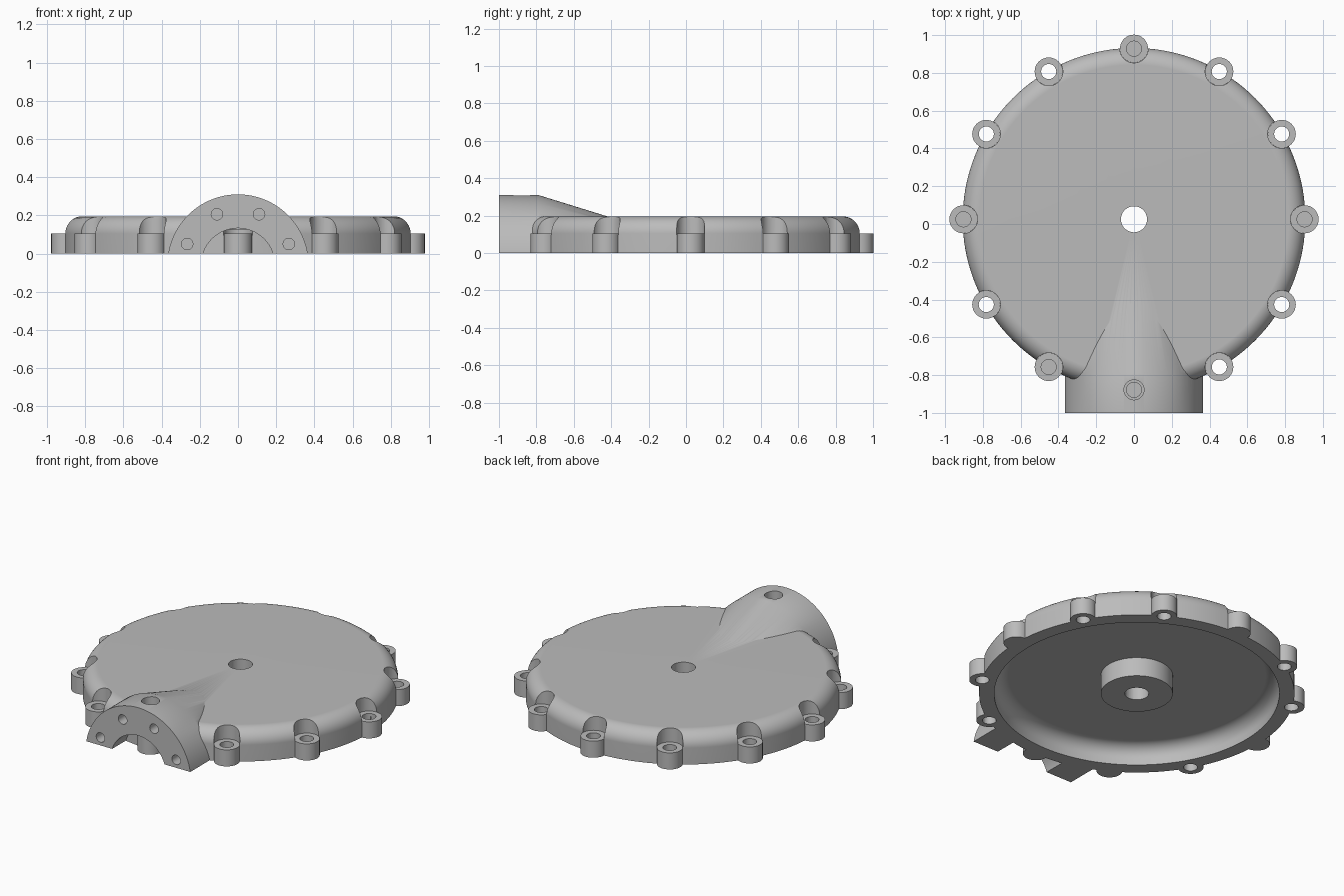
import bpy, bmesh
from math import sin, cos, pi, radians
from mathutils import Matrix, Vector

default = bpy.data.objects.get("Cube")
if default:
    bpy.data.objects.remove(default, do_unlink=True)

CENTRE = Vector((0, 0.025, 0))     # axis of the round cover
AXIS = -0.06                       # height of the spout axis
LUG_R = 0.903                      # bolt circle radius
TOP, LUG_TOP = 0.195, 0.105
ROUND = Matrix.Translation(CENTRE)
ALONG_Y = Matrix.Translation((0, 0, AXIS)) @ Matrix.Rotation(pi / 2, 4, 'X')

metal = bpy.data.materials.new("grey metal")
metal.use_nodes = True
metal.diffuse_color = (0.5, 0.5, 0.5, 1)
metal.node_tree.nodes["Principled BSDF"].inputs["Base Color"].default_value = (0.5, 0.5, 0.5, 1)


def revolve(profile, matrix, steps, closed=False):
    """Spin a (radius, height) profile around its own axis."""
    bm = bmesh.new()
    verts = [bm.verts.new((r, 0, h)) for r, h in profile]
    edges = [bm.edges.new(p) for p in zip(verts, verts[1:])]
    if closed:
        edges.append(bm.edges.new((verts[-1], verts[0])))
    bmesh.ops.spin(bm, geom=verts + edges, cent=(0, 0, 0), axis=(0, 0, 1),
                   angle=2 * pi, steps=steps, use_merge=True)
    bmesh.ops.remove_doubles(bm, verts=bm.verts[:], dist=1e-5)
    bmesh.ops.recalc_face_normals(bm, faces=bm.faces[:])
    bm.transform(matrix)
    return bm


def rod(radius, low, high, matrix, steps=32):
    return revolve([(0, low), (radius, low), (radius, high), (0, high)], matrix, steps)


def solid(name, *parts):
    """Gather separate closed shapes into one object."""
    mesh = bpy.data.meshes.new(name)
    whole = bmesh.new()
    for part in parts:
        part.to_mesh(mesh)
        part.free()
        whole.from_mesh(mesh)
    whole.to_mesh(mesh)
    whole.free()
    mesh.materials.clear()
    mesh.materials.append(metal)
    obj = bpy.data.objects.new(name, mesh)
    bpy.context.collection.objects.link(obj)
    return obj


def combine(target, tool, operation):
    tool.hide_render = True
    mod = target.modifiers.new(operation.lower(), 'BOOLEAN')
    mod.operation, mod.solver, mod.object = operation, 'EXACT', tool
    bpy.context.view_layer.objects.active = target
    bpy.ops.object.modifier_apply(modifier=mod.name)
    bpy.data.objects.remove(tool, do_unlink=True)


def fillet(radius, top, size, count=10):
    """Quarter-round corner from the flat top down to the side wall."""
    return [(radius - size + size * sin(a), top - size + size * cos(a))
            for a in (i * pi / 2 / count for i in range(count + 1))]


def at_lug(i):
    a = radians(30 * i)
    return Matrix.Translation(CENTRE + Vector((cos(a), sin(a), 0)) * LUG_R)


FRONT = 9
lugs = [at_lug(i) for i in range(12)]
outer_lugs = [m for i, m in enumerate(lugs) if i != FRONT]

# Half-round spout with a tapered back, bored out from the front
cover = solid("pump_cover", revolve(
    [(0, 0.24), (0.2, 0.24), (0.37, 0.79), (0.37, 1.0), (0, 1.0)], ALONG_Y, 128))
combine(cover, solid("spout_bore", rod(0.193, 0.8, 1.2, ALONG_Y, 96)), 'DIFFERENCE')

# Round body with a soft upper edge
body = solid("round_body", revolve(
    [(0, TOP)] + fillet(0.907, TOP, 0.09) + [(0.907, -0.3), (0, -0.3)], ROUND, 144))
combine(cover, body, 'UNION')

# Hollow underside around the centre hub
cavity = solid("cavity", revolve(
    [(0.207, -0.6), (0.207, 0.12)] + fillet(0.82, 0.12, 0.08) + [(0.82, -0.6)],
    ROUND, 144, closed=True))
combine(cover, cavity, 'DIFFERENCE')

# Clearance pockets above the bolt lugs, the front one inside the spout
pockets = [rod(0.075, LUG_TOP - 0.01, 0.5, m) for m in outer_lugs]
pockets.append(rod(0.075, LUG_TOP - 0.01, 0.126, lugs[FRONT]))
combine(cover, solid("pockets", *pockets), 'DIFFERENCE')
combine(cover, solid("front_access_hole", rod(0.053, 0.115, 0.6, lugs[FRONT])), 'DIFFERENCE')

# Bolt lugs
combine(cover, solid("lugs", *[rod(0.0745, -0.25, LUG_TOP, m) for m in lugs]), 'UNION')

# Bolt holes, shaft hole and blind holes in the spout face
drills = [rod(0.04, -0.7, 0.11, m) for m in lugs]
drills.append(rod(0.069, -0.7, 0.7, ROUND, 48))
for k in range(4):
    a = radians(22.5 + 45 * k)
    drills.append(rod(0.03, 0.92, 1.1, Matrix.Translation(
        (0.288 * cos(a), 0, 0.288 * sin(a))) @ ALONG_Y, 24))
combine(cover, solid("drills", *drills), 'DIFFERENCE')

# Trim everything flat at the base
box = bmesh.new()
bmesh.ops.create_cube(box, size=4, matrix=Matrix.Translation((0, 0, -2)))
combine(cover, solid("base_trim", box), 'DIFFERENCE')

# Smooth curves, crisp edges, true flat faces
bpy.ops.object.select_all(action='DESELECT')
cover.select_set(True)
bpy.context.view_layer.objects.active = cover
bpy.ops.object.shade_smooth_by_angle(angle=radians(30))
flat = cover.modifiers.new("flat_faces", 'WEIGHTED_NORMAL')
flat.keep_sharp = True
